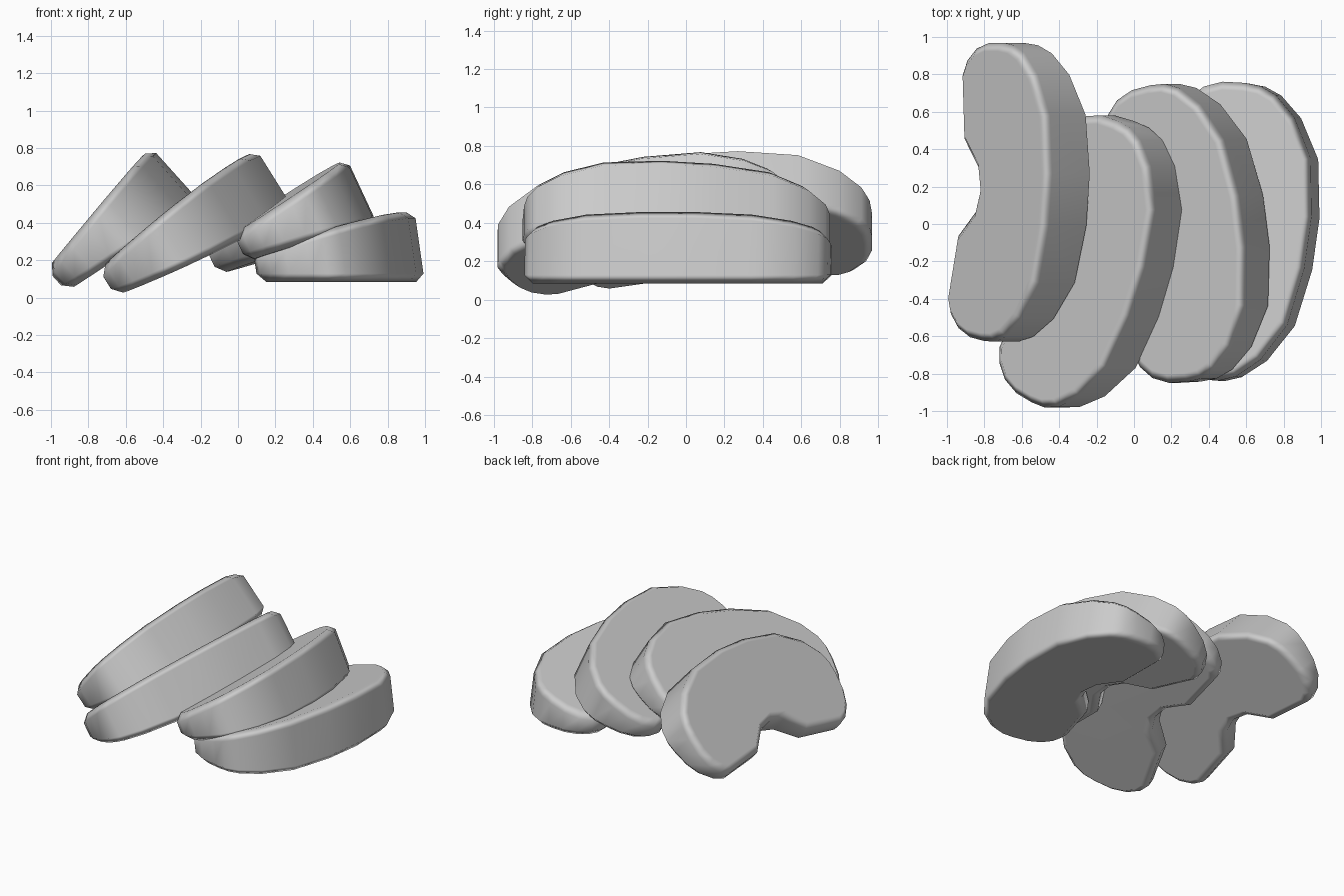
import bpy, bmesh
from math import radians
from mathutils import Matrix, Vector

if "Cube" in bpy.data.objects:
    bpy.data.objects.remove(bpy.data.objects["Cube"])

# Half outline of a fruit slice: core notch -> tip -> outer skin
HALF = [(.21, 0), (.18, .12), (.05, .26), (0, .60), (.03, .68), (.10, .75), (.20, .79),
        (.32, .80), (.41, .795), (.50, .76), (.62, .655), (.74, .45), (.79, .14)]
OUTLINE = HALF + [(x, -y) for x, y in reversed(HALF) if y > 0]


def slice_mesh(name):
    """Wedge that is thin at the core and thick at the skin, with chamfered cap edges."""
    bm = bmesh.new()
    rings = []
    for side in (1, -1):
        rings.append([bm.verts.new((x, y, side * (.08 + .145 * x))) for x, y in OUTLINE])
    top, bottom = rings
    caps = [bm.faces.new(top), bm.faces.new(bottom[::-1])]
    n = len(OUTLINE)
    for i in range(n):
        j = (i + 1) % n
        bm.faces.new((top[i], bottom[i], bottom[j], top[j]))
    bmesh.ops.recalc_face_normals(bm, faces=bm.faces)
    edges = list({e for f in caps for e in f.edges})
    bmesh.ops.bevel(bm, geom=edges, offset=.045, segments=1, profile=.5, affect='EDGES')
    for f in bm.faces:
        f.smooth = True
    mesh = bpy.data.meshes.new(name)
    bm.to_mesh(mesh)
    bm.free()
    return mesh


def place(name, mesh, tilt, turn, center, yaw=0):
    """Turn the slice in its own plane, tilt it, and centre its bounds."""
    rot = (Matrix.Rotation(radians(yaw), 4, 'Z') @ Matrix.Rotation(radians(-tilt), 4, 'Y')
           @ Matrix.Rotation(radians(-turn), 4, 'Z'))
    if name == "slice_flat":
        # This slice rests on its lower cut face, so it is turned about that face
        rot = (Matrix.Rotation(radians(-turn), 4, 'Z')
               @ Matrix.Rotation(radians(-tilt), 4, 'Y'))
    pts = [rot @ v.co for v in mesh.vertices]
    mid = Vector([(min(p[k] for p in pts) + max(p[k] for p in pts)) / 2 for k in range(3)])
    ob = bpy.data.objects.new(name, mesh)
    bpy.context.collection.objects.link(ob)
    ob.matrix_world = Matrix.Translation(Vector(center) - mid) @ rot
    # Keep the large cut faces looking flat
    ob.modifiers.new("flat_caps", 'WEIGHTED_NORMAL').weight = 80


mesh = slice_mesh("fruit_slice")
# Four overlapping slices, from the flat one on the right to the steepest on the left
place("slice_flat", mesh, 8.25, 8, (.54, -.04, .27))
place("slice_low", mesh, 25, -8, (.285, -.05, .43))
place("slice_middle", mesh, 32, 20, (-.225, -.20, .397))
place("slice_steep", mesh, 42, 5, (-.615, .17, .415))
